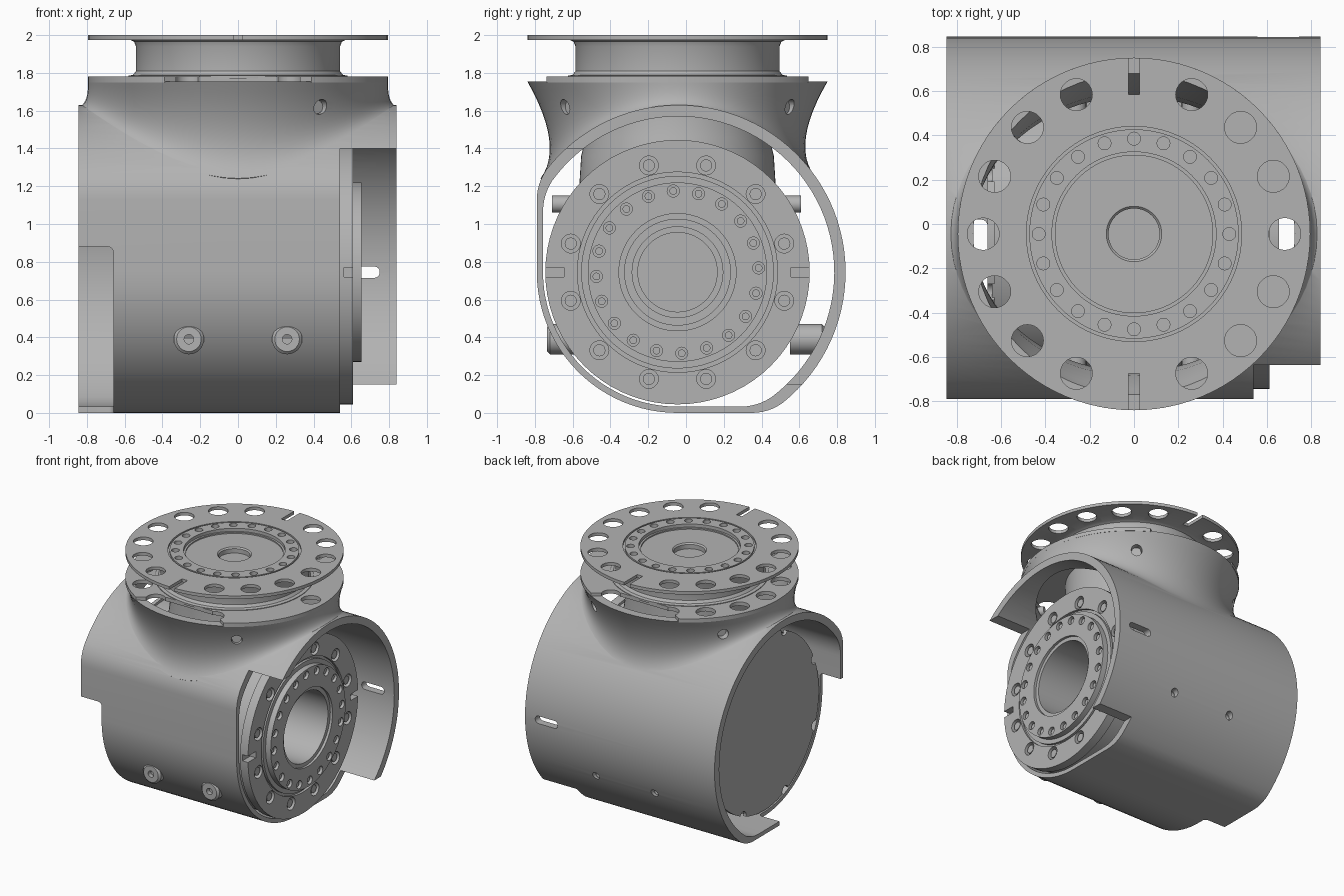
import bpy, bmesh, math
from mathutils import Vector, Matrix

cube = bpy.data.objects.get("Cube")
if cube:
    bpy.data.objects.remove(cube, do_unlink=True)

grey = bpy.data.materials.new("machined_grey")
grey.use_nodes = True
GREY = (0.45, 0.45, 0.45, 1)
grey.diffuse_color = GREY
grey.node_tree.nodes["Principled BSDF"].inputs["Base Color"].default_value = GREY

CY, CZ, BIG = -0.045, 0.745, 0.885   # shared axis position and shell radius
X, Y, Z = Vector((1, 0, 0)), Vector((0, 1, 0)), Vector((0, 0, 1))
SIDE = Vector((0, CY, CZ))           # origin of the horizontal axis
TOP = Vector((0, CY, 0))             # origin of the vertical axis


def finish(name, bm):
    bmesh.ops.remove_doubles(bm, verts=bm.verts, dist=1e-5)
    bmesh.ops.recalc_face_normals(bm, faces=bm.faces)
    me = bpy.data.meshes.new(name)
    bm.to_mesh(me)
    bm.free()
    me.materials.append(grey)
    ob = bpy.data.objects.new(name, me)
    bpy.context.collection.objects.link(ob)
    return ob


def frame(origin, axis):
    return Matrix.Translation(origin) @ axis.to_track_quat('Z', 'Y').to_matrix().to_4x4()


def add_rings(bm, rings):
    """Skin a stack of point rings and close both ends."""
    loops = [[bm.verts.new(p) for p in ring] for ring in rings]
    n = len(loops[0])
    for a, b in zip(loops, loops[1:]):
        for i in range(n):
            bm.faces.new((a[i], a[(i + 1) % n], b[(i + 1) % n], b[i]))
    bm.faces.new(loops[0][::-1])
    bm.faces.new(loops[-1])


def ellipse(a, b, h, n=72):
    return [Vector((a * math.cos(math.tau * i / n), b * math.sin(math.tau * i / n), h)) for i in range(n)]


def lathe(name, profile, origin, axis, n=72):
    """Turn a (radius, height) profile about an axis."""
    bm = bmesh.new()
    m = frame(origin, axis)
    add_rings(bm, [[m @ p for p in ellipse(max(r, 0.002), max(r, 0.002), h, n)] for r, h in profile])
    return finish(name, bm)


def pegs(name, spots, axis, radius, h0, h1, n=20):
    """Several equal cylinders in one object."""
    bm = bmesh.new()
    for s in spots:
        m = frame(s, axis)
        add_rings(bm, [[m @ p for p in ellipse(radius, radius, h, n)] for h in (h0, h1)])
    return finish(name, bm)


def box(name, lo, hi, bevel=0):
    lo, hi = Vector(lo), Vector(hi)
    bm = bmesh.new()
    bmesh.ops.create_cube(bm, size=1, matrix=Matrix.Translation((lo + hi) / 2) @ Matrix.Diagonal((hi - lo).to_4d()))
    if bevel:
        bmesh.ops.bevel(bm, geom=bm.edges[:], offset=bevel, segments=4, profile=0.5, affect='EDGES')
    return finish(name, bm)


def prism(name, points, axis_map, h0, h1):
    bm = bmesh.new()
    add_rings(bm, [[axis_map(u, v, h) for u, v in points] for h in (h0, h1)])
    return finish(name, bm)


def combine(ob, tool, op='DIFFERENCE'):
    mod = ob.modifiers.new("combine", 'BOOLEAN')
    mod.operation, mod.solver, mod.object = op, 'EXACT', tool
    bpy.context.view_layer.objects.active = ob
    bpy.ops.object.modifier_apply(modifier=mod.name)
    bpy.data.objects.remove(tool, do_unlink=True)


def circle_spots(origin, axis, radius, count, offset=0.0, skip=()):
    u, v = (Y, Z) if axis == X else (X, Y)
    angles = [offset + math.tau * i / count for i in range(count) if i not in skip]
    return [origin + radius * (u * math.cos(a) + v * math.sin(a)) for a in angles]


def curve(p, q, r, count):
    """Points on a quadratic curve from p to r pulled toward q."""
    return [p * (1 - t) ** 2 + q * 2 * t * (1 - t) + r * t * t for t in (i / count for i in range(count + 1))]


# Housing: rounded tube with flat front and base and softened corners
def outline(big, small, soft=0.09):
    def on_arc(a):
        return Vector((-0.04 + big * math.cos(a), CZ + big * math.sin(a)))
    start, end = math.acos((CY - small + 0.04) / big), -math.asin(small / big)
    a0, a1 = start - soft / big, end + soft / big
    upper, lower = on_arc(start), on_arc(end)
    arc = [on_arc(a0 + (a1 - a0) * i / 56) for i in range(1, 56)]
    low = [-math.pi / 2 * (1 + i / 24) for i in range(25)]
    return (curve(upper - Vector((0, soft)), upper, on_arc(a0), 6) + arc
            + curve(on_arc(a1), lower, lower - Vector((soft, 0)), 6)
            + [Vector((CY + small * math.cos(a), CZ + small * math.sin(a))) for a in low])


def along_x(u, v, h):
    return Vector((h, u, v))


# Neck: every meridian sweeps from the round rim down into the shell
def on_shell(p, lift):
    return Vector((p.x, p.y + CY, CZ + math.sqrt(BIG ** 2 - (p.y + CY + 0.04) ** 2) + lift))


def neck():
    rim, waist, foot = ellipse(.795, .795, 1.755), ellipse(.79, .6, 0), ellipse(.832, .725, 0)
    meridians = [curve(r + TOP, on_shell(w, 0.02), on_shell(f, -0.004), 12) for r, w, f in zip(rim, waist, foot)]
    bm = bmesh.new()
    add_rings(bm, [*zip(*meridians), [p + TOP for p in ellipse(.7, .6, 1.15)]])
    return finish("neck", bm)


def neck_cut():
    steps = [(1.2, .62), (1.45, .62), (1.58, .64), (1.7, .7), (1.8, .745)]
    bm = bmesh.new()
    add_rings(bm, [[p + TOP for p in ellipse(0.725, b, h)] for h, b in steps])
    return finish("neck_cut", bm)


housing = prism("housing", outline(BIG, 0.745), along_x, -0.845, 0.84)
combine(housing, neck(), 'UNION')
combine(housing, prism("bore_cut", outline(0.825, 0.712), along_x, -1, 1))
combine(housing, neck_cut())
combine(housing, box("front_cut", (0.54, -1.2, -1), (1.2, 0, 1.4)))
combine(housing, box("base_cut", (0.54, -1.3, -1.1), (1.3, 1.2, 0.15)))
combine(housing, box("end_notch", (-1.2, -1.2, -1), (-0.66, 0.02, 0.88), 0.03))
combine(housing, box("slot_cut", (0.55, 0.5, 0.715), (0.75, 1.1, 0.775), 0.028))
combine(housing, pegs("rear_holes", [Vector((x, 0, 0.39)) for x in (-.26, .26)], Y, 0.03, 0.55, 1))
for x, y in ((0.44, -0.6), (0.44, 0.6), (-0.55, 0.4)):
    out = Vector((x, y, 0)).normalized()
    combine(housing, pegs("neck_hole", [TOP + Z * 1.62], out, 0.04, 0.5, 1))
    pegs("neck_screw", [TOP + Z * 1.62], out, 0.036, 0.64, 0.71)

# Horizontal drive with flange, raised ring and stepped bore
drive = lathe("side_drive", [
    (0, -.64), (.68, -.64), (.68, .54), (.7, .54), (.7, .61), (.53, .61), (.53, .59), (.51, .59), (.51, .61),
    (.475, .61), (.475, .655), (.31, .655), (.31, .635), (.28, .635), (.28, .2), (.24, .2), (.24, 0),
    (.21, 0), (.21, -.6), (0, -.6)], SIDE, X)
outer = circle_spots(SIDE, X, 0.585, 12, math.radians(15))
inner = circle_spots(SIDE, X, 0.43, 20, math.radians(3))
combine(drive, pegs("outer_holes", outer, X, 0.05, 0.57, 0.7))
combine(drive, pegs("inner_holes", inner, X, 0.032, 0.62, 0.7))
for s in (-1, 1):
    combine(drive, box("key_slot", (0.56, CY + s * 0.68 - 0.08, CZ - 0.025), (0.7, CY + s * 0.68 + 0.08, CZ + 0.025)))
pegs("outer_screws", outer, X, 0.032, 0.56, 0.6)
pegs("inner_screws", inner, X, 0.02, 0.61, 0.64)

# Closed end cap notched at its rim
cap = lathe("end_cap", [(0, -.66), (.7, -.66), (.7, -.63), (0, -.63)], SIDE, X)
rim_spots = circle_spots(SIDE, X, 0.7, 8, math.radians(22))
combine(cap, pegs("cap_notches", rim_spots, X, 0.04, -0.8, -0.5))

# Vertical drive inside the neck
lathe("vertical_drive", [(0, 1.2), (.52, 1.2), (.51, 1.36), (.485, 1.46), (.47, 1.58), (.47, 1.79), (0, 1.79)], TOP, Z)

# Mounting plate on the neck, notched front and back, solid at two flanks
ring16 = circle_spots(TOP, Z, 0.68, 16, 0, (4, 12))
plate = lathe("neck_plate", [(0, 1.75), (.795, 1.75), (.795, 1.78), (0, 1.78)], TOP, Z)
plate_spots = circle_spots(TOP, Z, 0.68, 16, 0, (1, 2, 4, 12, 14, 15))
combine(plate, pegs("plate_holes", plate_spots, Z, 0.072, 1.7, 1.9, 28))
for s in (-1, 1):
    notch = [(-.2, .57), (.2, .57), (.4, .7), (.6, .7), (.6, .9), (-.6, .9), (-.6, .7), (-.4, .7)]
    combine(plate, prism("plate_notch", notch, lambda u, v, h: Vector((u, CY + s * v, h)), 1.7, 1.9))

# Output hub and top flange
flange = lathe("top_flange", [
    (0, 1.77), (.58, 1.77), (.58, 1.785), (.555, 1.79), (.54, 1.81), (.54, 1.94), (.55, 1.965), (.57, 1.975),
    (.795, 1.975), (.795, 2), (.485, 2), (.485, 1.985), (.472, 1.985), (.472, 2), (.37, 2), (.37, 1.975),
    (.355, 1.975), (.355, 1.965), (.125, 1.965), (.115, 1.955), (.115, 1.92), (0, 1.92)], TOP, Z, 96)
combine(flange, pegs("flange_holes", ring16, Z, 0.072, 1.9, 2.1, 28))
combine(flange, pegs("hub_holes", circle_spots(TOP, Z, 0.43, 20), Z, 0.029, 1.96, 2.1))
for s in (-1, 1):
    combine(flange, box("flange_slot", (-0.025, CY + s * 0.75 - 0.12, 1.9), (0.025, CY + s * 0.75 + 0.12, 2.1)))

# Bosses and locating pins front and back
BOSS = [(0, 0), (.08, 0), (.08, .17), (.065, .185), (.025, .185), (.025, .15), (0, .15)]
for x in (-0.26, 0.26):
    lathe("front_boss", BOSS, Vector((x, -0.55, 0.39)), -Y, 32)
    lathe("rear_boss", BOSS, Vector((x, 0.55, 0.39)), Y, 32)
    pegs("locating_pin", [Vector((x, 0, 1.105))], Y, 0.045, -0.71, 0.61)

# Smooth shading with sharp edges kept
for ob in bpy.context.scene.objects:
    ob.select_set(ob.type == 'MESH')
bpy.context.view_layer.objects.active = housing
bpy.ops.object.shade_smooth_by_angle(angle=math.radians(30))
